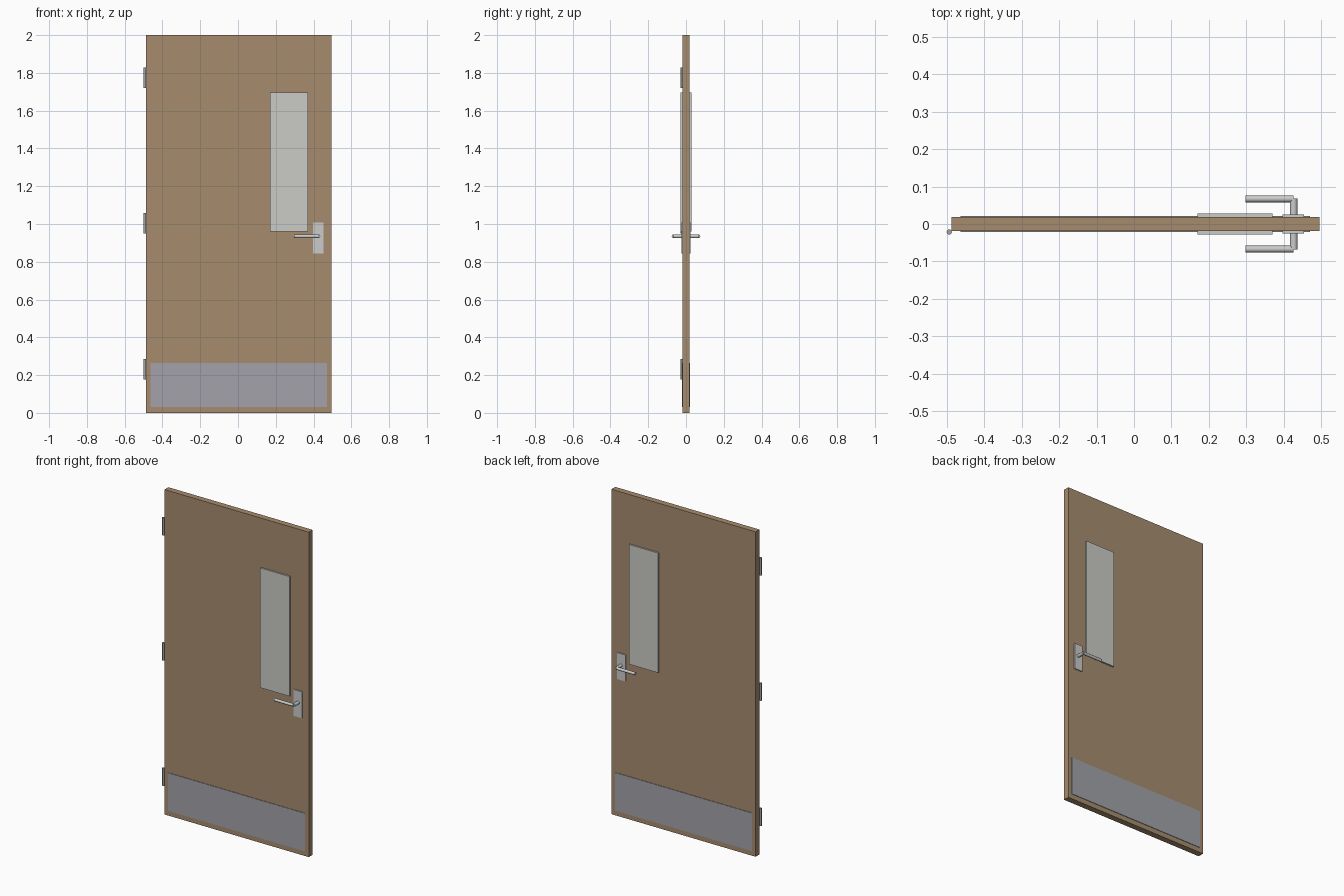
import bpy
from math import pi

cube = bpy.data.objects.get("Cube")
if cube:
    bpy.data.objects.remove(cube, do_unlink=True)


def make_material(name, color):
    mat = bpy.data.materials.new(name)
    mat.use_nodes = True
    rgba = (*color, 1)
    mat.diffuse_color = rgba
    mat.node_tree.nodes["Principled BSDF"].inputs["Base Color"].default_value = rgba
    return mat


wood = make_material("wood", (0.38, 0.265, 0.155))
glass = make_material("pale glass", (0.60, 0.60, 0.57))
kick_metal = make_material("kick plate metal", (0.36, 0.365, 0.40))
steel = make_material("steel", (0.59, 0.60, 0.59))
hinge_metal = make_material("hinge metal", (0.36, 0.38, 0.39))


def box(name, x, y, z, mat):
    """Box from (min, max) pairs on each axis."""
    spans = (x, y, z)
    bpy.ops.mesh.primitive_cube_add(size=1, location=[(a + b) / 2 for a, b in spans])
    obj = bpy.context.object
    obj.name = name
    obj.scale = [b - a for a, b in spans]
    bpy.ops.object.transform_apply(location=False, rotation=False, scale=True)
    obj.data.materials.append(mat)
    return obj


def rod(name, radius, length, center, rotation, mat, sides):
    bpy.ops.mesh.primitive_cylinder_add(vertices=sides, radius=radius, depth=length,
                                        location=center, rotation=rotation)
    obj = bpy.context.object
    obj.name = name
    obj.data.materials.append(mat)
    bpy.ops.object.shade_smooth_by_angle(angle=pi / 5)
    return obj


# Door slab
half = 0.0187
box("door_leaf", (-0.487, 0.495), (-half, half), (0, 2), wood)

# Fittings repeated on both faces
for side, s in (("front", -1), ("back", 1)):
    def face_plate(name, x, z, thickness, mat):
        y = sorted((s * (half - 0.002), s * (half + thickness)))
        box(f"{side}_{name}", x, y, z, mat)

    face_plate("window", (0.17, 0.37), (0.96, 1.697), 0.0095, glass)
    face_plate("kick_plate", (-0.463, 0.47), (0.03, 0.264), 0.003, kick_metal)
    face_plate("lock_plate", (0.396, 0.453), (0.845, 1.008), 0.006, steel)
    rod(f"{side}_lever", 0.009, 0.128, (0.361, s * 0.067, 0.935), (0, pi / 2, 0), steel, 12)

# Spindle through the door, joining both levers
rod("handle_spindle", 0.01, 0.136, (0.426, 0, 0.935), (pi / 2, 0, 0), steel, 12)

# Hinge knuckles on the right edge
for level, z in (("lower", 0.232), ("middle", 1.003), ("upper", 1.774)):
    rod(f"{level}_hinge", 0.007, 0.108, (-0.493, -0.0215, z), (0, 0, 0), hinge_metal, 12)
